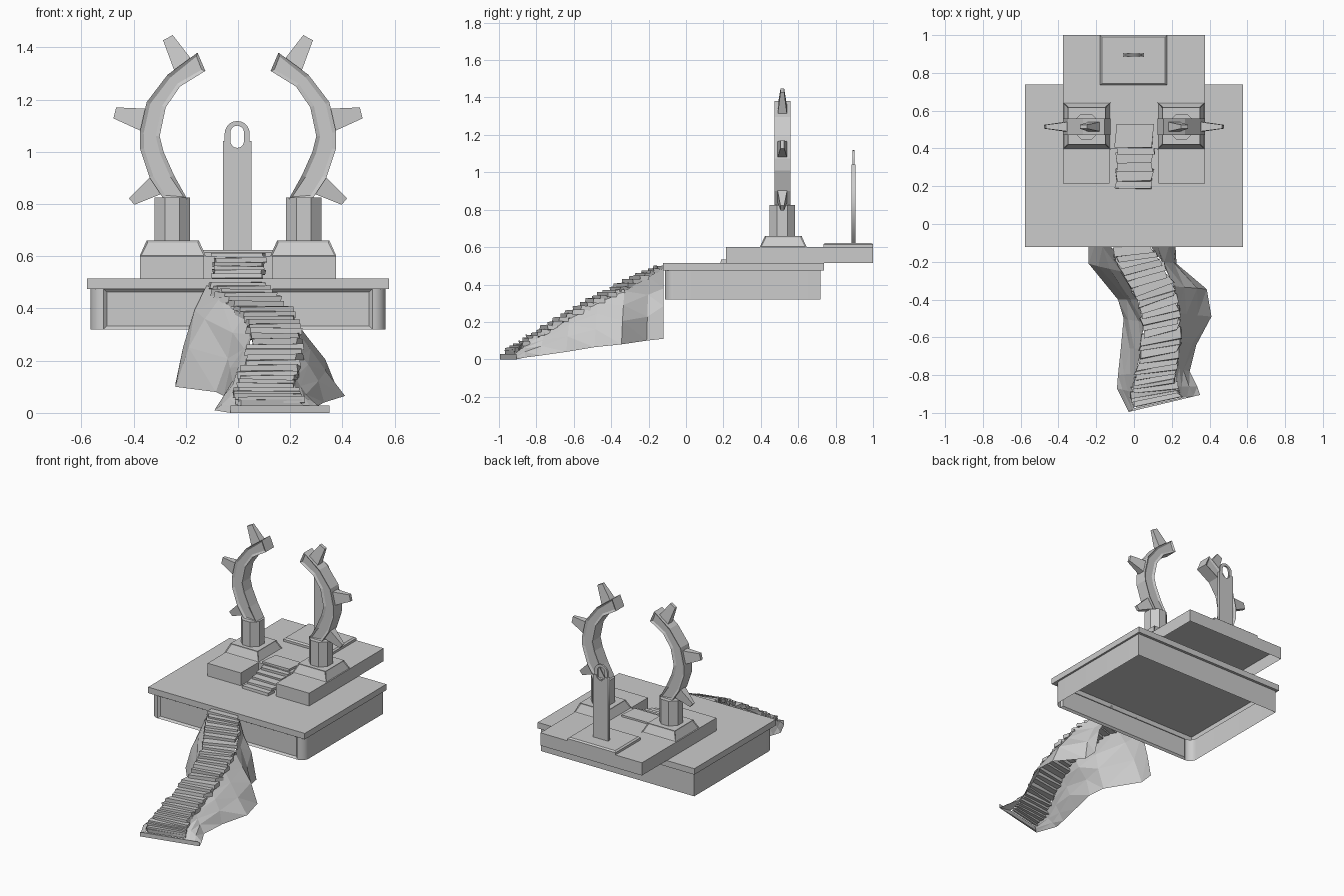
import bpy, bmesh, random
from math import cos, sin, pi, radians
from mathutils import Vector

if "Cube" in bpy.data.objects:
    bpy.data.objects.remove(bpy.data.objects["Cube"])

random.seed(4)


def finish(name, bm):
    mesh = bpy.data.meshes.new(name)
    bm.to_mesh(mesh)
    bm.free()
    ob = bpy.data.objects.new(name, mesh)
    bpy.context.collection.objects.link(ob)
    return ob


def loft(rings, start=True, end=True, closed=True):
    """Skin equal-length rings of points into a bmesh."""
    bm = bmesh.new()
    vs = [[bm.verts.new(p) for p in r] for r in rings]
    n = len(rings[0])
    for a, b in zip(vs, vs[1:]):
        for i in range(n if closed else n - 1):
            j = (i + 1) % n
            bm.faces.new((a[i], a[j], b[j], b[i]))
    if start:
        bm.faces.new(vs[0])
    if end:
        bm.faces.new(vs[-1])
    bmesh.ops.recalc_face_normals(bm, faces=bm.faces)
    bm.normal_update()
    return bm


def rect(x0, x1, y0, y1, z, d=0.0):
    return [(x0 + d, y0 + d, z), (x1 - d, y0 + d, z), (x1 - d, y1 - d, z), (x0 + d, y1 - d, z)]


# Main base: overhanging top slab over a hollow skirt with rounded front corners
def base_ring(hx, y0, y1, z, r, rounded):
    pts = []
    for cx, a0 in ((-hx + r, pi), (hx - r, 1.5 * pi)):
        for i in range(7):
            a = a0 + i * pi / 12
            k = 1 if rounded else 1 / max(abs(cos(a)), abs(sin(a)))
            pts.append((cx + r * k * cos(a), y0 + r + r * k * sin(a), z))
    return pts + [(hx, y1, z), (-hx, y1, z)]


bm = loft([base_ring(.578, -.122, .738, .515, .05, False),
           base_ring(.578, -.122, .738, .475, .05, False),
           base_ring(.565, -.112, .72, .475, .05, True),
           base_ring(.565, -.112, .72, .32, .05, True)], end=False)
front = [f for f in bm.faces if f.normal.y < -.99 and f.calc_area() > .1]
bmesh.ops.inset_individual(bm, faces=front, thickness=.018, depth=-.012)
base = finish("main_base", bm)
bpy.context.view_layer.objects.active = base
base.select_set(True)
bpy.ops.object.shade_smooth_by_angle(angle=radians(30))
base.select_set(False)

# Upper platform, hollow below, with a notch for the short stair
outline = [(-.375, .215), (-.13, .215), (-.13, .40), (.13, .40),
           (.13, .215), (.375, .215), (.375, 1), (-.375, 1)]
finish("upper_platform", loft([[(x, y, .60) for x, y in outline],
                               [(x, y, .515) for x, y in outline]], end=False))

# Rear pad
finish("rear_pad", loft([rect(-.18, .175, .735, 1, .60), rect(-.18, .175, .735, 1, .615),
                         rect(-.18, .175, .735, 1, .623, .01)], start=False))


# Upright plate with a thin eyelet on top
def plate(name, splines, half):
    cu = bpy.data.curves.new(name, 'CURVE')
    cu.dimensions = '2D'
    cu.fill_mode = 'BOTH'
    cu.extrude = half
    for pts in splines:
        sp = cu.splines.new('POLY')
        sp.points.add(len(pts) - 1)
        for p, (x, z) in zip(sp.points, pts):
            p.co = (x, z, 0, 1)
        sp.use_cyclic_u = True
    ob = bpy.data.objects.new(name, cu)
    bpy.context.collection.objects.link(ob)
    ob.location = (-.003, .895, 0)
    ob.rotation_euler = (pi / 2, 0, 0)
    bpy.context.view_layer.objects.active = ob
    ob.select_set(True)
    bpy.ops.object.convert(target='MESH')
    ob.select_set(False)


def arc(r, cz, a0, n=10):
    return [(r * cos(a0 + i * pi / n), cz + r * sin(a0 + i * pi / n)) for i in range(n + 1)]


plate("upright_plate", [[(-.055, .62), (-.055, 1.042), (-.03, 1.042)] + arc(.03, 1.042, pi)[1:-1]
                        + [(.03, 1.042), (.055, 1.042), (.055, .62)]], .01)
plate("eyelet", [arc(.048, 1.07, 0) + arc(.048, 1.04, pi),
                 arc(.026, 1.074, 0) + arc(.026, 1.041, pi)], .006)

# Paired pedestals, columns, curved horns and spikes
YC = .515
OUTER = [(.285, .82), (.338, .90), (.375, 1.01), (.376, 1.075), (.35, 1.19), (.27, 1.295), (.155, 1.38)]
INNER = [(.195, .82), (.245, .91), (.285, 1.0), (.30, 1.06), (.277, 1.17), (.222, 1.25), (.125, 1.31)]
SPIKES = [((.24, 1.30), (.175, 1.35), (.25, 1.447), (.287, 1.427)),
          ((.365, 1.077), (.345, 1.165), (.467, 1.17), (.477, 1.128)),
          ((.29, .84), (.335, .905), (.418, .822), (.397, .797))]
for s, side in ((1, "right"), (-1, "left")):
    # pedestal with framed sloping sides
    x0, x1 = sorted((s * .123, s * .377))
    bm = loft([rect(x0, x1, .395, .645, .60), rect(x0, x1, .395, .645, .66, .027)], start=False)
    slopes = [f for f in bm.faces if f.normal.z < .9]
    bmesh.ops.inset_individual(bm, faces=slopes, thickness=.008, depth=-.004)
    finish(side + "_pedestal", bm)
    # octagonal column
    R = .068 / cos(pi / 8)
    octo = [(s * .252 + R * cos(pi / 8 + i * pi / 4), YC + R * sin(pi / 8 + i * pi / 4)) for i in range(8)]
    finish(side + "_column", loft([[(x, y, z) for x, y in octo] for z in (.655, .825)]))
    # horn with recessed front and back panels
    bm = loft([[(s * o[0], YC - .043, o[1]), (s * i[0], YC - .043, i[1]),
                (s * i[0], YC + .043, i[1]), (s * o[0], YC + .043, o[1])]
               for o, i in zip(OUTER, INNER)])
    for d in (-1, 1):
        fs = [f for f in bm.faces if f.normal.y * d > .99]
        bmesh.ops.inset_region(bm, faces=fs, thickness=.015, depth=-.008)
    finish(side + "_horn", bm)
    # blunt tapered spikes
    for k, (a, b, c, d) in enumerate(SPIKES):
        def section(p, q, h):
            return [(s * p[0], YC - h, p[1]), (s * q[0], YC - h, q[1]),
                    (s * q[0], YC + h, q[1]), (s * p[0], YC + h, p[1])]
        finish(f"{side}_spike_{k + 1}", loft([section(a, b, .026), section(d, c, .010)]))

# Rocky stair ramp: left foot, left top, right top, right foot (x, y), top z, foot z
STATIONS = [
    (-.24, -.12, -.12, -.12, .09, -.12, .22, -.12, .49, .11),
    (-.24, -.21, -.07, -.25, .15, -.20, .225, -.21, .44, .10),
    (-.085, -.40, .02, -.40, .21, -.33, .385, -.345, .365, .08),
    (-.055, -.50, .05, -.52, .235, -.47, .41, -.49, .30, .065),
    (-.07, -.66, .04, -.66, .24, -.62, .33, -.64, .22, .04),
    (-.085, -.80, .01, -.79, .22, -.76, .295, -.78, .135, .02),
    (-.09, -.87, -.01, -.89, .22, -.86, .335, -.86, .075, .01),
    (-.028, -.995, .0, -.975, .25, -.92, .35, -.905, .025, 0)]
rings = []
for st in STATIONS:
    lb, rb = Vector((st[0], st[1], st[9])), Vector((st[6], st[7], st[9]))
    lt, rt = Vector((st[2], st[3], st[8])), Vector((st[4], st[5], st[8]))
    h = st[8] - st[9]

    def mid(t, b, f):
        m = t.lerp(b, f)
        m.z += h * random.uniform(0, .12)
        m.x += random.uniform(-.015, .015) * min(1, h * 5)
        return m
    rings.append([lb, mid(lt, lb, .65), mid(lt, lb, .3), lt])
    rings[-1] += [rt, mid(rt, rb, .3), mid(rt, rb, .65), rb]
for name, sl in (("ramp_left_side", slice(0, 4)), ("ramp_right_side", slice(4, 8))):
    bm = loft([r[sl] for r in rings], False, False, closed=False)
    bmesh.ops.triangulate(bm, faces=bm.faces)
    finish(name, bm)
# foot of the ramp
toe = [rings[-1][0], rings[-1][7], rings[-1][4], rings[-1][3]]
finish("ramp_toe", loft([[p.xy.to_3d() for p in toe], [p.xy.to_3d() + Vector((0, 0, .028)) for p in toe]]))


# Uneven stone treads
def tread(bm, l0, r0, l1, r1, thick, jit):
    def j(k=1.0):
        return random.uniform(-jit, jit) * k
    top = [Vector((p.x + j(2), p.y + j(), p.z + j(.6))) for p in (l0, r0, r1, l1)]
    low = [p - Vector((j(), j(), thick)) for p in top]
    a, b = [[bm.verts.new(p) for p in q] for q in (top, low)]
    bm.faces.new(a)
    bm.faces.new(b[::-1])
    for i in range(4):
        k = (i + 1) % 4
        bm.faces.new((a[k], a[i], b[i], b[k]))


def along(col, t):
    i = min(int(t), len(rings) - 2)
    return rings[i][col].lerp(rings[i + 1][col], t - i)


bm = bmesh.new()
N = 28
for i in range(N):
    t0, t1 = 7 * i / N, min(7, 7 * (i + 1.5) / N)
    z = along(3, (t0 + t1) / 2).z + .02
    pts = [along(c, t) for t in (t0, t1) for c in (3, 4)]
    for p in pts:
        p.z = z
    tread(bm, *pts, .025, .006)
bmesh.ops.recalc_face_normals(bm, faces=bm.faces)
finish("ramp_treads", bm)

# Short stair in the notch
bm = bmesh.new()
for i in range(6):
    y, z = .185 + i * .045, .532 + i * .0155
    d = .12 if i == 5 else .06
    tread(bm, Vector((-.095, y + d, z)), Vector((.1, y + d, z)),
          Vector((-.095, y, z)), Vector((.1, y, z)), .018, .005)
bmesh.ops.recalc_face_normals(bm, faces=bm.faces)
finish("upper_treads", bm)
